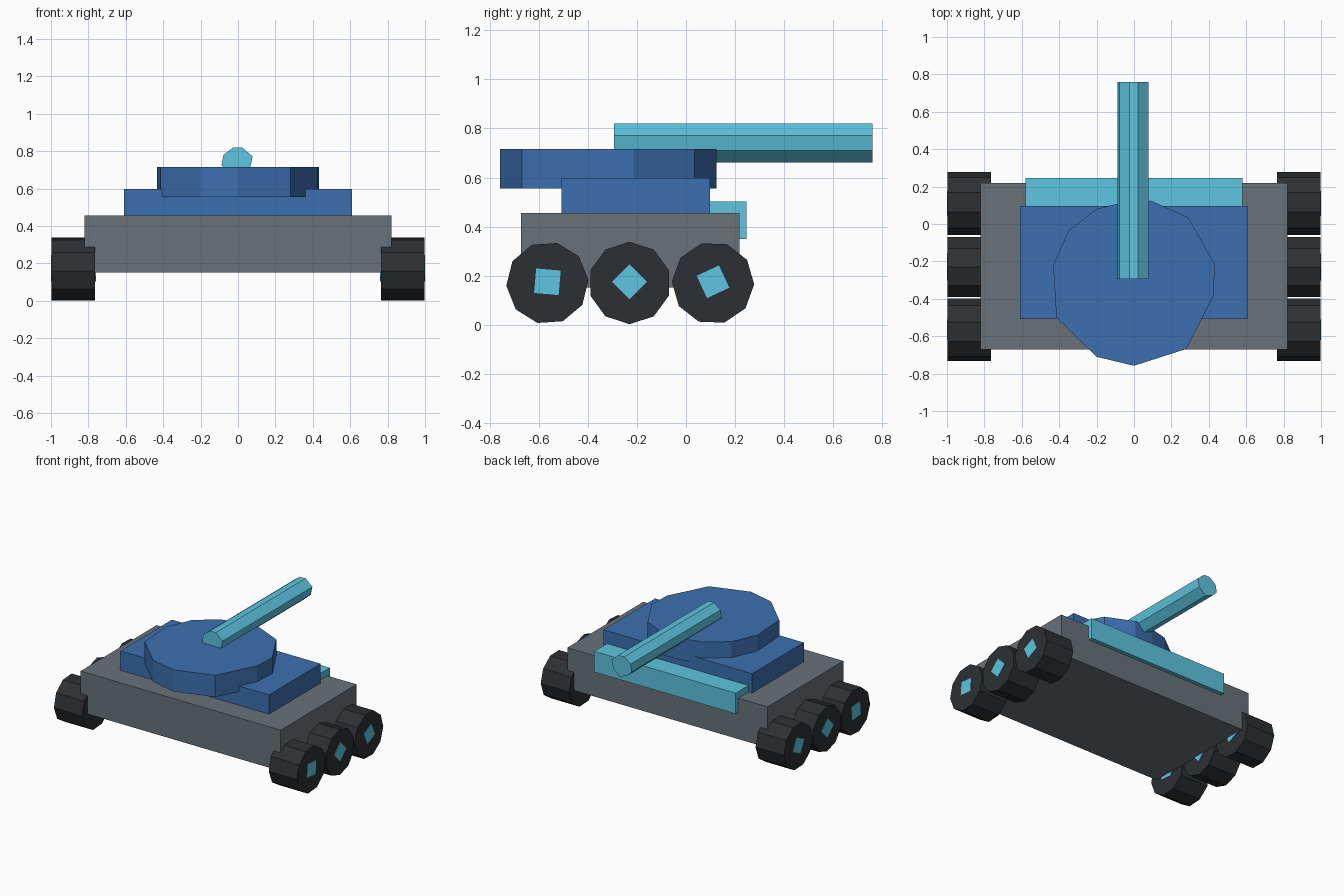
import bpy, math

if "Cube" in bpy.data.objects:
    bpy.data.objects.remove(bpy.data.objects["Cube"])


def material(name, rgb):
    m = bpy.data.materials.new(name)
    m.diffuse_color = (*rgb, 1)
    m.use_nodes = True
    m.node_tree.nodes["Principled BSDF"].inputs["Base Color"].default_value = m.diffuse_color
    return m


GREY = material("hull_grey", (0.14, 0.17, 0.19))
BLUE = material("blue", (0.045, 0.16, 0.43))
CYAN = material("cyan", (0.11, 0.56, 0.75))
DARK = material("rubber", (0.025, 0.03, 0.033))


def prism(name, outline, lo, hi, axis, mat):
    """Extrude a 2D outline from lo to hi along axis x, y or z."""
    place = {"x": lambda a, b, t: (t, a, b),
             "y": lambda a, b, t: (b, t, a),
             "z": lambda a, b, t: (a, b, t)}[axis]
    n = len(outline)
    verts = [place(a, b, t) for t in (lo, hi) for a, b in outline]
    faces = [tuple(reversed(range(n))), tuple(range(n, 2 * n))]
    faces += [(i, (i + 1) % n, n + (i + 1) % n, n + i) for i in range(n)]
    mesh = bpy.data.meshes.new(name)
    mesh.from_pydata(verts, [], faces)
    mesh.materials.append(mat)
    obj = bpy.data.objects.new(name, mesh)
    bpy.context.collection.objects.link(obj)
    return obj


def box(name, half_x, y0, y1, z0, z1, mat):
    outline = [(-half_x, y0), (half_x, y0), (half_x, y1), (-half_x, y1)]
    return prism(name, outline, z0, z1, "z", mat)


def ring(cy, cz, r, n, start):
    angles = [math.radians(start) + math.tau * i / n for i in range(n)]
    return [(cy + r * math.cos(a), cz + r * math.sin(a)) for a in angles]


# Hull layers and the plate across the barrel end
box("chassis", 0.82, -0.672, 0.218, 0.152, 0.455, GREY)
box("upper_hull", 0.61, -0.508, 0.097, 0.44, 0.598, BLUE)
box("bumper_plate", 0.58, 0.09, 0.247, 0.35, 0.503, CYAN)

# Faceted turret disc
turret = [(0, -0.758), (0.28, -0.668), (0.425, -0.385), (0.432, -0.215),
          (0.29, 0.035), (0.09, 0.125), (-0.06, 0.115), (-0.20, 0.08),
          (-0.35, -0.035), (-0.432, -0.22), (-0.415, -0.5), (-0.2, -0.71)]
prism("turret", turret, 0.555, 0.716, "z", BLUE)

# Barrel, outline given as (z, x)
barrel = [(0.82, -0.025), (0.82, 0.022), (0.772, 0.078), (0.71, 0.065),
          (0.662, 0.01), (0.69, -0.055), (0.725, -0.088), (0.78, -0.078)]
prism("barrel", barrel, -0.293, 0.76, "y", CYAN)

# Three wheels per side, each with a square axle showing on both faces
for label, cy, turn in (("rear", -0.565, 40), ("middle", -0.23, 90), ("front", 0.11, 70)):
    for side, s in (("right", 1), ("left", -1)):
        lo, hi = sorted((s * 0.765, s * 0.997))
        prism(f"{label}_{side}_wheel", ring(cy, 0.17, 0.168, 10, turn), lo, hi, "x", DARK)
        lo, hi = sorted((s * 0.76, s * 1.0))
        prism(f"{label}_{side}_axle", ring(cy, 0.175, 0.071, 4, turn), lo, hi, "x", CYAN)
